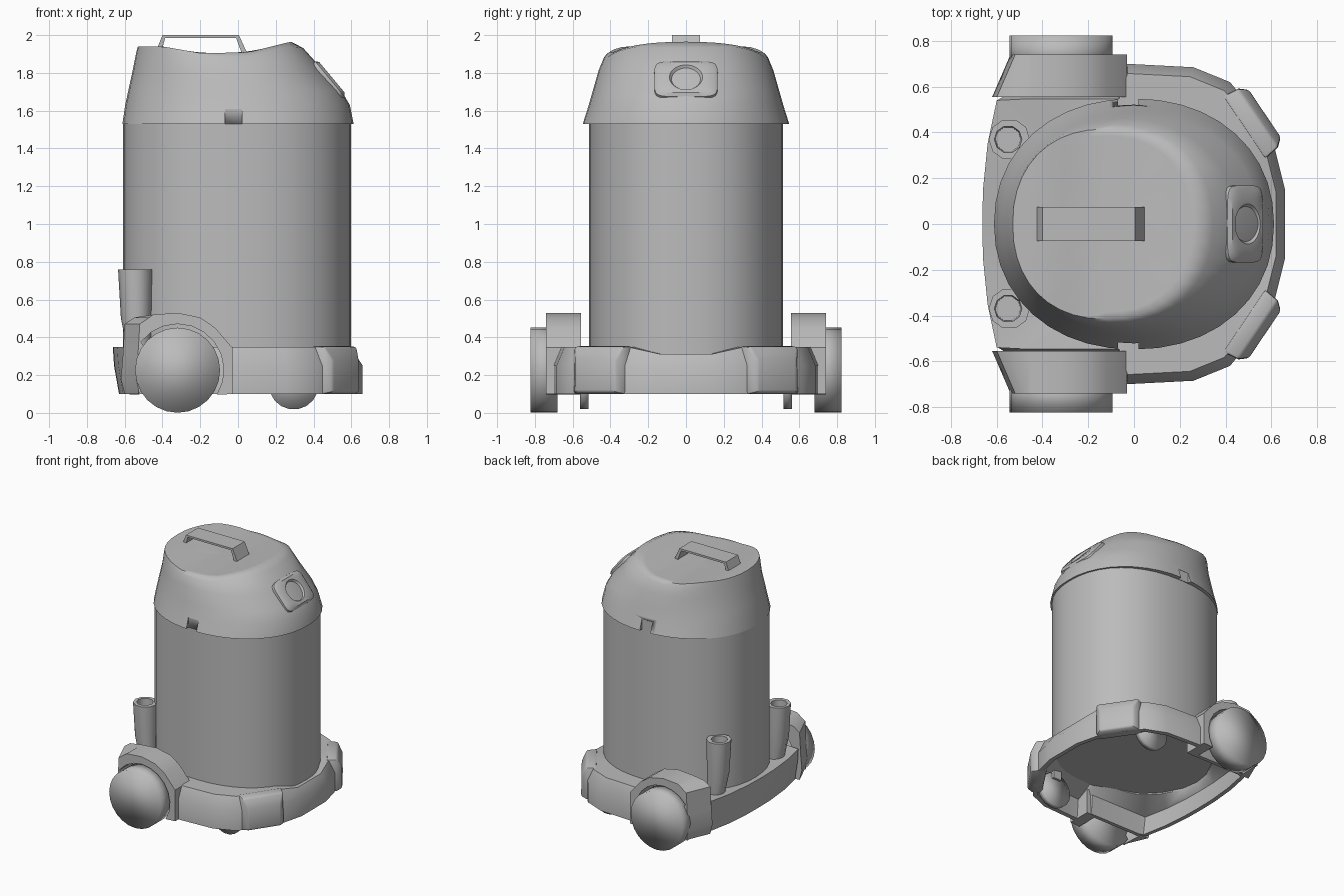
import bpy, bmesh
from math import cos, sin, pi, radians, hypot, copysign
from mathutils import Vector, Matrix

cube = bpy.data.objects.get("Cube")
if cube:
    bpy.data.objects.remove(cube, do_unlink=True)

grey = bpy.data.materials.new("plain_grey")
grey.use_nodes = True
COLOR = (0.5, 0.5, 0.5, 1)
grey.diffuse_color = COLOR
grey.node_tree.nodes["Principled BSDF"].inputs["Base Color"].default_value = COLOR


def finish(name, bm, angle=35, bevel=0):
    """Turn a bmesh into a shaded object, with an optional rounded edge."""
    bmesh.ops.recalc_face_normals(bm, faces=bm.faces)
    if bevel:
        edges = [e for e in bm.edges if e.calc_face_angle(0) > radians(40)]
        bmesh.ops.bevel(bm, geom=edges, offset=bevel, segments=2, profile=0.5, affect='EDGES')
    mesh = bpy.data.meshes.new(name)
    bm.to_mesh(mesh)
    bm.free()
    mesh.materials.append(grey)
    ob = bpy.data.objects.new(name, mesh)
    bpy.context.collection.objects.link(ob)
    bpy.ops.object.select_all(action='DESELECT')
    ob.select_set(True)
    bpy.context.view_layer.objects.active = ob
    bpy.ops.object.shade_smooth_by_angle(angle=radians(angle))
    return ob


def loft(name, rings, closed=False, angle=35, bevel=0):
    """Bridge rings of points; cap the ends, or join last to first."""
    bm = bmesh.new()
    rows = [[bm.verts.new(p) for p in ring] for ring in rings]
    pairs = list(zip(rows, rows[1:]))
    if closed:
        pairs.append((rows[-1], rows[0]))
    else:
        bm.faces.new(rows[0])
        bm.faces.new(rows[-1])
    n = len(rows[0])
    for a, b in pairs:
        for i in range(n):
            j = (i + 1) % n
            bm.faces.new((a[i], a[j], b[j], b[i]))
    return finish(name, bm, angle, bevel)


def rounded(i, n, power):
    """Point i of n on a unit circle, squared off when power is below one."""
    a = 2 * pi * i / n
    return [copysign(abs(f) ** power, f) for f in (cos(a), sin(a))]


def ellipse(x0, x1, ry, z, n=40, power=1):
    """Ring between x0 and x1; z may be a number or a function of x."""
    cx, rx = (x0 + x1) / 2, (x1 - x0) / 2
    pts = []
    for i in range(n):
        u, v = rounded(i, n, power)
        x = cx + rx * u
        pts.append((x, ry * v, z(x) if callable(z) else z))
    return pts


def box(name, center, size):
    bm = bmesh.new()
    m = Matrix.Translation(center) @ Matrix.Diagonal((*size, 1))
    bmesh.ops.create_cube(bm, size=1, matrix=m)
    return finish(name, bm)


def extrude_xz(name, profile, y0, y1, rear_taper=0):
    """Extrude a profile in x and z along y; the far end may taper at the rear."""
    bm = bmesh.new()
    face = bm.faces.new([bm.verts.new((x, y0, z)) for x, z in profile])
    out = bmesh.ops.extrude_face_region(bm, geom=[face])
    for v in out["geom"]:
        if isinstance(v, bmesh.types.BMVert):
            v.co.y = y1
            if v.co.x < -0.54:
                v.co.x += rear_taper
    return finish(name, bm)


def disc(name, x, z, r, y0, y1, n=24, angle=35):
    rings = [[(x + r * cos(2 * pi * i / n), y, z + r * sin(2 * pi * i / n)) for i in range(n)]
             for y in (y0, y1)]
    return loft(name, rings, angle=angle)


# Tank, slightly squared in plan
loft("tank", [ellipse(-0.608, 0.597, 0.513, z, power=0.89) for z in (0.31, 1.54)])


# Motor head with a saddle-shaped top
def top_z(x):
    pts = [(-0.54, 1.94), (-0.4, 1.94), (-0.2, 1.905), (0.05, 1.908), (0.28, 1.965), (0.35, 1.955)]
    for (xa, za), (xb, zb) in zip(pts, pts[1:]):
        if x <= xb:
            return za + (zb - za) * (x - xa) / (xb - xa)
    return pts[-1][1]


head_rings = [
    ellipse(-0.612, 0.612, 0.548, 1.53, power=0.94),
    ellipse(-0.597, 0.592, 0.515, 1.63, power=0.94),
    ellipse(-0.58, 0.545, 0.492, 1.71, power=0.94),
    ellipse(-0.557, 0.45, 0.462, 1.815, power=0.95),
    ellipse(-0.537, 0.345, 0.434, lambda x: top_z(x) - 0.024, power=0.92),
]
for k in (1, 0.93, 0.75, 0.5, 0.25, 0.06):
    head_rings.append(ellipse(-0.125 - 0.405 * k, -0.125 + 0.405 * k, 0.415 * k, top_z, power=0.9))
head = loft("motor_head", head_rings, angle=50)

# Latch notches cut in the lip of the head
for side in (-1, 1):
    cutter = box("notch_cutter", (-0.025, side * 0.564, 1.55), (0.09, 0.096, 0.12))
    cutter.hide_render = True
    mod = head.modifiers.new("notch", 'BOOLEAN')
    mod.object = cutter
    mod.solver = 'EXACT'
    bpy.context.view_layer.objects.active = head
    bpy.ops.object.modifier_apply(modifier=mod.name)
    bpy.data.objects.remove(cutter, do_unlink=True)

# Carry handle
extrude_xz("carry_handle", [(-0.44, 1.90), (-0.40, 2.0), (0.005, 2.0), (0.055, 1.89),
                            (0.025, 1.89), (-0.01, 1.985), (-0.385, 1.985), (-0.41, 1.90)],
           -0.075, 0.075)

# Switch panel on the sloping front, with a dished knob
normal = Vector((0.77, 0, 0.64)).normalized()
up = Vector((-normal.z, 0, normal.x))
side_dir = Vector((0, 1, 0))
origin = Vector((0.48, 0, 1.763))


def panel_ring(w, h, lift, power):
    pts = []
    for i in range(24):
        u, v = rounded(i + 0.5, 24, power)
        pts.append(origin + side_dir * w * u + up * h * v + normal * lift)
    return pts


loft("switch_panel", [panel_ring(0.17, 0.128, -0.06, 0.35), panel_ring(0.168, 0.122, 0.008, 0.35),
                      panel_ring(0.15, 0.105, 0.022, 0.4), panel_ring(0.088, 0.085, 0.022, 1),
                      panel_ring(0.07, 0.068, 0.0, 1)])

# Trolley skirt: an open-bottomed ring around the tank
half = [(0.66, 0.0), (0.66, 0.15), (0.615, 0.33), (0.51, 0.51), (0.42, 0.62), (0.26, 0.685),
        (-0.03, 0.70), (-0.07, 0.58), (-0.53, 0.58), (-0.6, 0.54), (-0.64, 0.35),
        (-0.66, 0.15), (-0.663, 0.0)]
outline = half + [(x, -y) for x, y in half[-2:0:-1]]


def skirt_top(x, y):
    return 0.312 if x > 0.5 and abs(y) < 0.25 else 0.35


def skirt_ring(front, back, z):
    """Outline scaled by one factor at the front and another at the back."""
    pts = []
    for x, y in outline:
        k = back if x < -0.55 else front
        pts.append((x * k, y * (k if x > -0.55 else 1), z(x, y) if callable(z) else z))
    return pts


def tank_ring(drop):
    """Inner edge, tucked just inside the tank wall and lower at the back."""
    pts = []
    for x, y in outline:
        k = 1 / hypot(x / 0.585, y / 0.5)
        pts.append((x * k, y * k, skirt_top(x, y) - drop - (0.02 if x < -0.5 else 0)))
    return pts


loft("trolley_skirt", [skirt_ring(1, 0.95, 0.1), skirt_ring(1, 0.99, 0.25),
                       skirt_ring(0.94, 1, skirt_top), tank_ring(0), tank_ring(0.03),
                       skirt_ring(0.93, 0.93, 0.25), skirt_ring(0.95, 0.9, 0.1)],
     closed=True, angle=40)

# Wheel arch profile: outer edge, then back along the round opening
WX, WZ = -0.32, 0.226
arch = [(-0.03, 0.1), (-0.03, 0.345), (-0.12, 0.45), (-0.2, 0.505), (-0.32, 0.53),
        (-0.45, 0.52), (-0.55, 0.505), (-0.6, 0.47), (-0.61, 0.3), (-0.62, 0.18), (-0.6, 0.1)]
arch += [(WX + 0.245 * cos(a), WZ + 0.245 * sin(a))
         for a in (radians(212 - 244 * i / 14) for i in range(15))]

for side, word in ((-1, "right"), (1, "left")):
    # Big rear wheel under its arch
    extrude_xz("wheel_arch_" + word, arch, side * 0.555, side * 0.74, rear_taper=0.08)
    disc("rear_wheel_" + word, WX, WZ, 0.225, side * 0.68, side * 0.823, angle=180)
    disc("axle_" + word, WX, WZ, 0.05, side * 0.55, side * 0.7, 12)

    # Small front caster and its fork
    disc("caster_" + word, 0.295, 0.15, 0.132, side * 0.515, side * 0.56, 18, angle=180)
    box("caster_fork_" + word, (0.295, side * 0.537, 0.28), (0.07, 0.08, 0.1))

    # Corner bumper on the skirt, narrowing toward its outer face
    bumper = []
    for depth, width, low, high in ((-0.06, 0.165, 0.1, 0.355), (0.015, 0.155, 0.1, 0.35),
                                    (0.05, 0.125, 0.11, 0.28)):
        ring = [Vector((depth, w, z)) for w, z in
                ((-width, low), (width, low), (width, high), (-width, high))]
        turn = Matrix.Rotation(side * radians(34), 3, 'Z')
        bumper.append([turn @ p + Vector((0.53, side * 0.455, 0)) for p in ring])
    loft("bumper_" + word, bumper, bevel=0.012)

    # Hollow accessory holder standing on the back of the skirt
    holder = []
    for x, r, z in ((-0.52, 0.06, 0.31), (-0.54, 0.08, 0.5), (-0.545, 0.09, 0.76),
                    (-0.55, 0.06, 0.76), (-0.55, 0.055, 0.55)):
        ring = ellipse(x - r, x + r, r, z, 10)
        holder.append([(px, py + side * 0.37, pz) for px, py, pz in ring])
    loft("accessory_holder_" + word, holder, angle=50)
